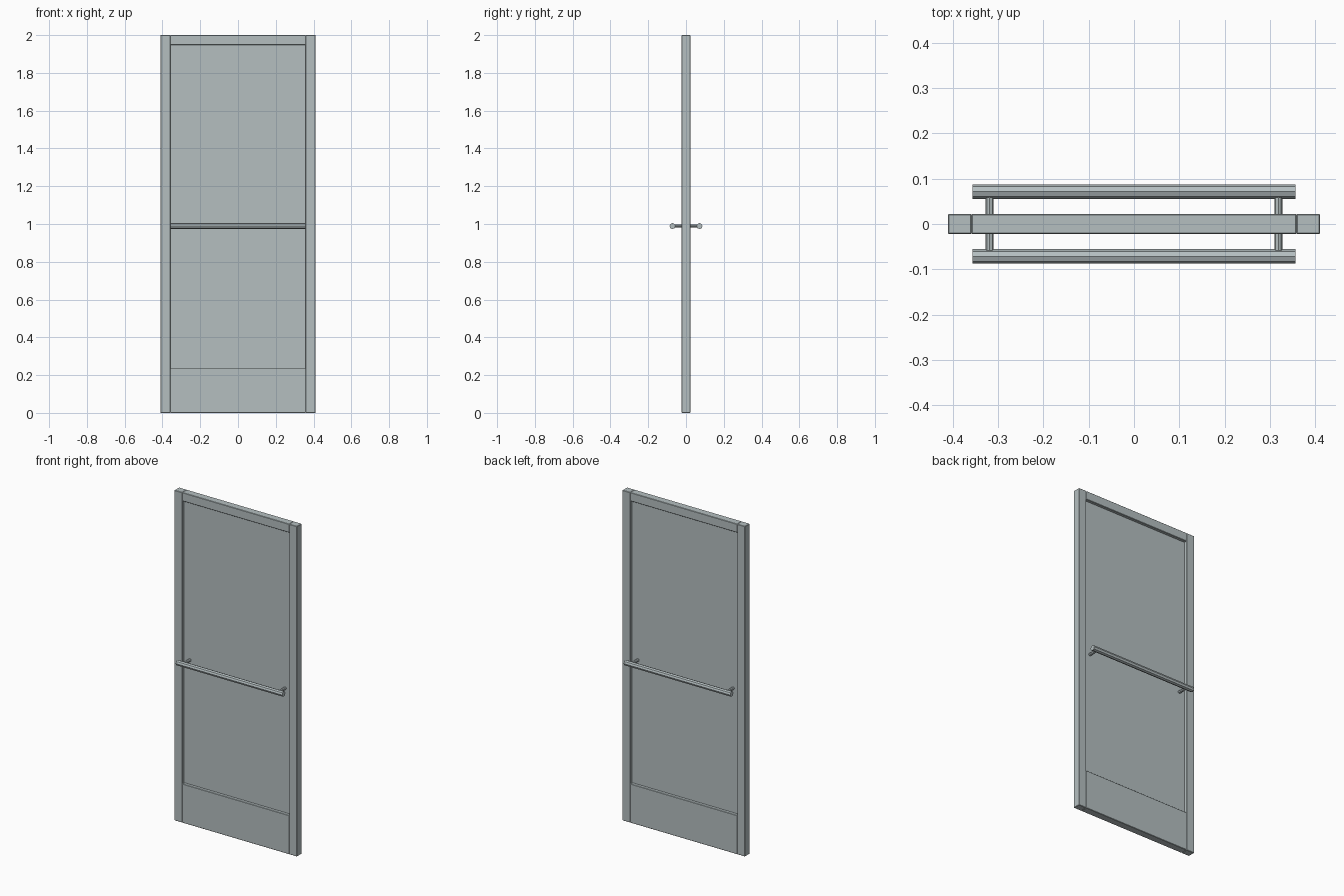
import bpy, math

if "Cube" in bpy.data.objects:
    bpy.data.objects.remove(bpy.data.objects["Cube"])

metal = bpy.data.materials.new("grey_metal")
metal.diffuse_color = (0.46, 0.52, 0.53, 1)
metal.use_nodes = True
metal.node_tree.nodes["Principled BSDF"].inputs["Base Color"].default_value = metal.diffuse_color


def box(name, x0, x1, y0, y1, z0, z1, bevel=0.0):
    bpy.ops.mesh.primitive_cube_add(
        size=1, location=((x0 + x1) / 2, (y0 + y1) / 2, (z0 + z1) / 2))
    ob = bpy.context.object
    ob.name = name
    ob.scale = (x1 - x0, y1 - y0, z1 - z0)
    bpy.ops.object.transform_apply(location=False, rotation=False, scale=True)
    ob.data.materials.append(metal)
    if bevel:
        mod = ob.modifiers.new("edge_bevel", 'BEVEL')
        mod.width = bevel
        mod.segments = 1
    return ob


def rod(name, radius, length, loc, rot):
    bpy.ops.mesh.primitive_cylinder_add(
        vertices=8, radius=radius, depth=length, location=loc, rotation=rot)
    ob = bpy.context.object
    ob.name = name
    ob.data.materials.append(metal)
    return ob


W, INNER, D, B = 0.411, 0.3585, 0.0225, 0.0022
BAR_Z, BAR_Y = 0.989, 0.0715

# Frame: two stiles, top and bottom rails
box("left_stile", -W, -INNER, -D, D, 0, 2, B)
box("right_stile", INNER, W, -D, D, 0, 2, B)
box("top_rail", -INNER, INNER, -D, D, 1.948, 2, B)
box("bottom_rail", -INNER, INNER, -D, D, 0, 0.236, B)

# Thin recessed panel
box("door_panel", -INNER, INNER, -0.004, 0.004, 0.225, 1.96)

# Push bars on both sides, each on two posts
for side, s in (("front", -1), ("back", 1)):
    rod(side + "_push_bar", 0.0158, 0.713, (0, s * BAR_Y, BAR_Z),
        (0, math.pi / 2, 0))
    for end, e in (("left", -1), ("right", 1)):
        rod(f"{side}_{end}_bar_post", 0.0085, BAR_Y - 0.003,
            (e * 0.319, s * (BAR_Y + 0.003) / 2, BAR_Z), (math.pi / 2, 0, 0))
